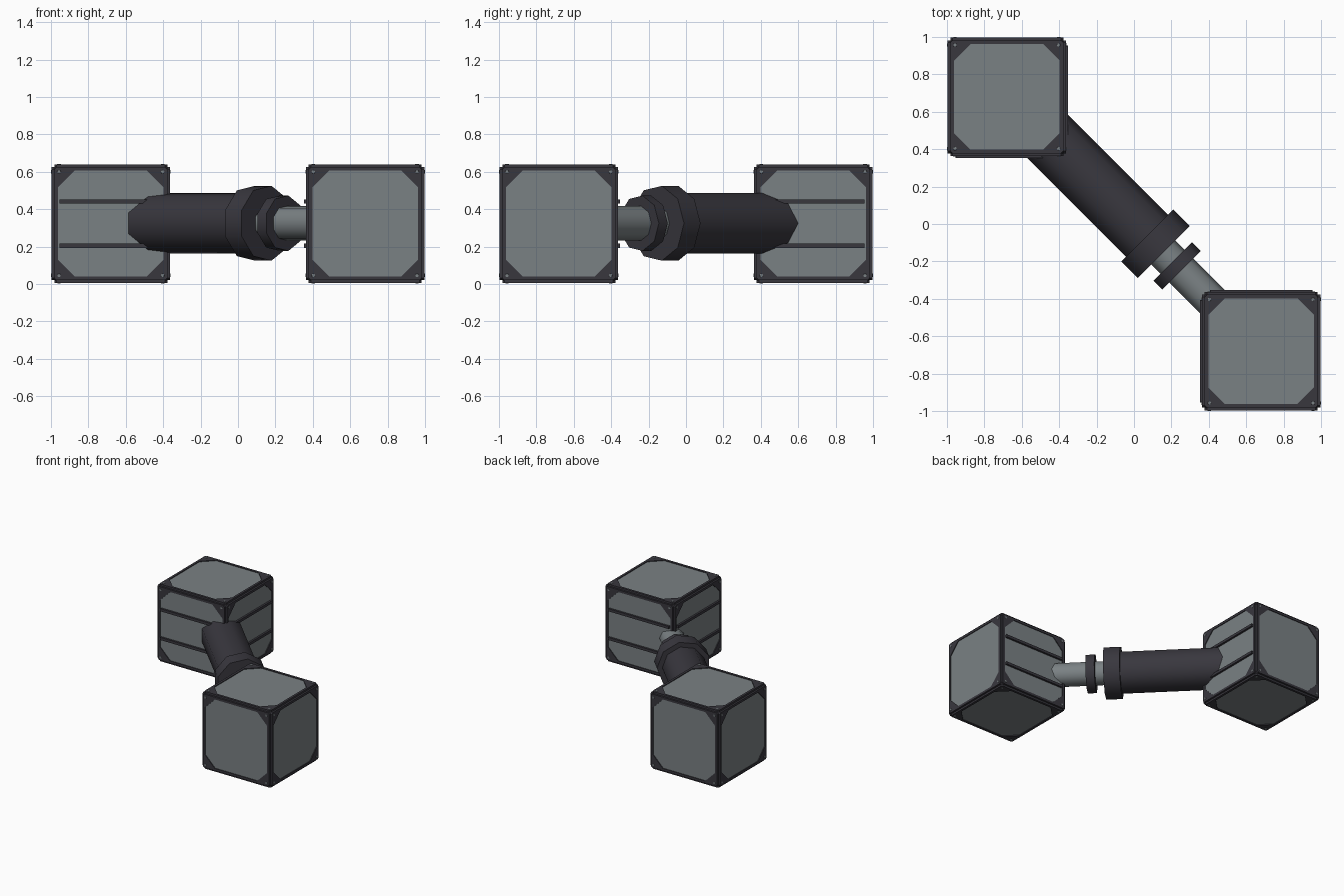
import bpy, bmesh, math
from mathutils import Matrix, Vector

if "Cube" in bpy.data.objects:
    bpy.data.objects.remove(bpy.data.objects["Cube"])

ZC = 0.323          # height of the shared axis
BOX = 0.68          # block centre offset in x and y


def material(name, rgb):
    m = bpy.data.materials.new(name)
    m.diffuse_color = (*rgb, 1)
    m.use_nodes = True
    m.node_tree.nodes["Principled BSDF"].inputs["Base Color"].default_value = m.diffuse_color
    return m


DARK = material("dark_metal", (0.040, 0.038, 0.048))
GREY = material("grey_panel", (0.195, 0.220, 0.230))


def finish(name, bm, mat, smooth=False):
    bmesh.ops.recalc_face_normals(bm, faces=bm.faces)
    me = bpy.data.meshes.new(name)
    bm.to_mesh(me)
    bm.free()
    me.materials.append(mat)
    ob = bpy.data.objects.new(name, me)
    bpy.context.collection.objects.link(ob)
    if smooth:
        bpy.ops.object.select_all(action='DESELECT')
        ob.select_set(True)
        bpy.context.view_layer.objects.active = ob
        bpy.ops.object.shade_smooth_by_angle(angle=math.radians(50))
    return ob


def box(bm, centre, size, mat=Matrix()):
    m = mat @ Matrix.Translation(centre) @ Matrix.Diagonal((*size, 1))
    bmesh.ops.create_cube(bm, size=1, matrix=m)


def octagon(h, c):
    """Square of half-size h with corners cut by c."""
    k = h - c
    return [(h, -k), (h, k), (k, h), (-k, h), (-h, k), (-h, -k), (-k, -h), (k, -h)]


def prism(bm, pts, z0, z1, mat):
    lo = [bm.verts.new(mat @ Vector((x, y, z0))) for x, y in pts]
    hi = [bm.verts.new(mat @ Vector((x, y, z1))) for x, y in pts]
    n = len(pts)
    bm.faces.new(lo)
    bm.faces.new(hi)
    for i in range(n):
        bm.faces.new((lo[i], lo[(i + 1) % n], hi[(i + 1) % n], hi[i]))


def frame_ring(bm, outer, inner, z0, z1, mat):
    """Face frame: near-square outside, chamfered opening inside."""
    loops = [[bm.verts.new(mat @ Vector((x, y, z))) for x, y in pts]
             for pts, z in ((outer, z0), (outer, z1), (inner, z1), (inner, z0))]
    for a, b in zip(loops, loops[1:] + loops[:1]):
        for i in range(8):
            j = (i + 1) % 8
            bm.faces.new((a[i], a[j], b[j], b[i]))


def side(direction, centre):
    """Local z points out of the block face; local y is up on side faces."""
    z = Vector(direction)
    y = Vector((0, 1, 0)) if abs(z.z) > 0.5 else Vector((0, 0, 1))
    x = y.cross(z)
    return Matrix.Translation(centre) @ Matrix((x, y, z)).transposed().to_4x4()


SIDES = [(1, 0, 0), (-1, 0, 0), (0, 1, 0), (0, -1, 0), (0, 0, 1), (0, 0, -1)]


def block(prefix, centre, ribbed):
    # Dark core showing as a groove along every edge
    bm = bmesh.new()
    box(bm, centre, (0.614,) * 3)
    bmesh.ops.bevel(bm, geom=bm.edges[:], offset=0.012, segments=1, affect='EDGES')
    finish(prefix + "_core", bm, DARK)

    frames, panels, bolts, ribs = (bmesh.new() for _ in range(4))
    for d in SIDES:
        m = side(d, centre)
        frame_ring(frames, octagon(0.302, 0.012), octagon(0.283, 0.09), 0.300, 0.317, m)
        prism(panels, octagon(0.284, 0.09), 0.300, 0.311, m)
        for sx in (-1, 1):
            for sy in (-1, 1):
                at = m @ Matrix.Translation((sx * 0.277, sy * 0.277, 0.315))
                bmesh.ops.create_cone(bolts, cap_ends=True, segments=8, radius1=0.011,
                                      radius2=0.009, depth=0.010, matrix=at)
        # Two horizontal bars on each inward face
        if d in ribbed:
            for sy in (-1, 1):
                box(ribs, (0, sy * 0.118, 0.314), (0.548, 0.022, 0.026), m)
    finish(prefix + "_frames", frames, DARK)
    finish(prefix + "_panels", panels, GREY)
    finish(prefix + "_bolts", bolts, GREY)
    finish(prefix + "_ribs", ribs, DARK)


block("rear_block", (-BOX, BOX, ZC), [(1, 0, 0), (0, -1, 0)])
block("front_block", (BOX, -BOX, ZC), [(-1, 0, 0), (0, 1, 0)])

# Shock-absorber shaft along the diagonal; a vertex of each 9-gon faces (+x, +y)
P = Vector((1, 1, 0)).normalized()
A = Vector((1, -1, 0)).normalized()
AXIS = Matrix.Translation((0, 0, ZC + 0.002)) @ Matrix((P, A.cross(P), A)).transposed().to_4x4()


def shaft(name, r, t0, t1, mat):
    bm = bmesh.new()
    pts = [(r * math.cos(math.tau * i / 9), r * math.sin(math.tau * i / 9)) for i in range(9)]
    prism(bm, pts, t0, t1, AXIS)
    finish(name, bm, mat, smooth=True)


shaft("outer_tube", 0.163, -0.80, 0.10, DARK)
shaft("tube_collar", 0.203, 0.093, 0.218, DARK)
shaft("inner_rod", 0.093, 0.15, 0.80, GREY)
shaft("rod_ring", 0.150, 0.288, 0.355, DARK)
